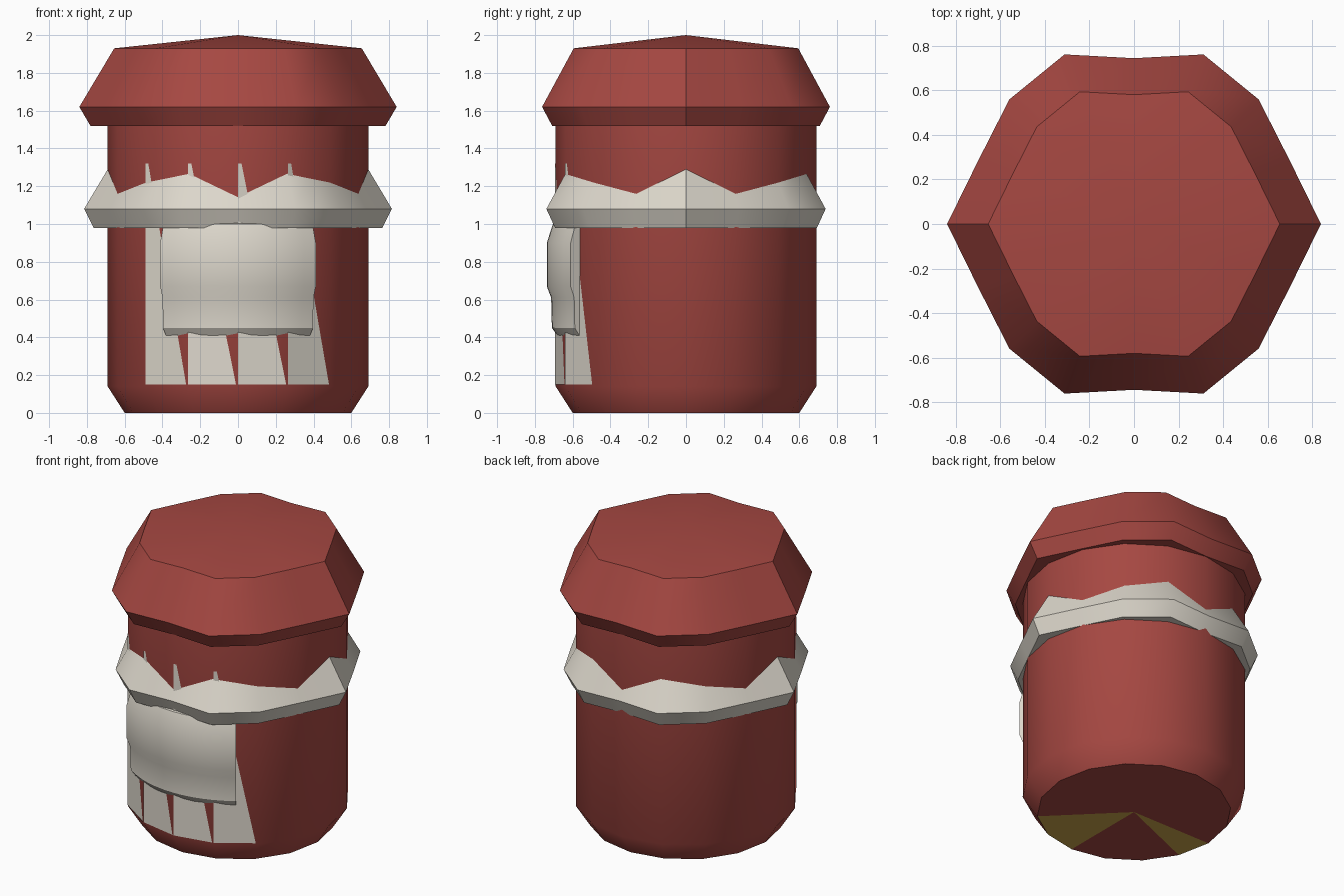
import bpy, math

if "Cube" in bpy.data.objects:
    bpy.data.objects.remove(bpy.data.objects["Cube"])

def material(name, rgb):
    m = bpy.data.materials.new(name)
    m.diffuse_color = (*rgb, 1)
    m.use_nodes = True
    m.node_tree.nodes["Principled BSDF"].inputs["Base Color"].default_value = m.diffuse_color
    return m

RED = material("brick red", (0.38, 0.064, 0.054))
WHITE = material("warm white", (0.72, 0.68, 0.60))
YELLOW = material("mustard yellow", (0.60, 0.38, 0.07))

def make(name, verts, faces, mats, smooth=40):
    me = bpy.data.meshes.new(name)
    me.from_pydata(verts, [], faces)
    me.update()
    ob = bpy.data.objects.new(name, me)
    bpy.context.collection.objects.link(ob)
    for m in mats:
        me.materials.append(m)
    bpy.ops.object.select_all(action='DESELECT')
    bpy.context.view_layer.objects.active = ob
    ob.select_set(True)
    bpy.ops.object.shade_smooth_by_angle(angle=math.radians(smooth))
    return ob

def stack(name, outline, rings, low, high, mat):
    """Skin scaled copies of an outline, closed by a fan at each end."""
    n = len(outline)
    verts = [(x * s, y * s, z) for s, z in rings for x, y in outline]
    faces = []
    for k in range(len(rings) - 1):
        for i in range(n):
            j = (i + 1) % n
            faces.append((k*n + i, k*n + j, k*n + n + j, k*n + n + i))
    b = len(verts)
    verts += [(0, 0, low), (0, 0, high)]
    t = (len(rings) - 1) * n
    for i in range(n):
        j = (i + 1) % n
        faces += [(b, j, i), (b + 1, t + i, t + j)]
    return make(name, verts, faces, mat)

# Body: 16-sided column with a chamfered foot
N = 16
R = 0.69
circle = [(math.cos(2*math.pi*i/N), math.sin(2*math.pi*i/N)) for i in range(N)]
body = stack("body", circle, [(0.60, 0), (R, 0.14), (R, 1.60)], 0, 1.60, [RED, YELLOW])
# Mustard wedges on the underside
for p in body.data.polygons:
    if p.normal.z < -0.95:
        a = math.degrees(math.atan2(p.center.y, p.center.x)) % 360
        if 270 < a < 315 or 180 < a < 202.5:
            p.material_index = 1

# Irregular outline shared by the cap and the band
quarter = [(0.84, 0), (0.70, 0.285), (0.56, 0.56), (0.312, 0.762)]
half = quarter + [(0, 0.745)] + [(-x, y) for x, y in reversed(quarter)]
outline = half + [(x, -y) for x, y in reversed(half[1:-1])]

stack("cap", outline, [(0.93, 1.52), (1, 1.62), (0.78, 1.93)], 1.52, 2.0, [RED])
stack("band", outline, [(0.91, 0.98), (0.97, 1.08), (0.757, 1.38)], 0.98, 1.40, [WHITE])

# Curved front plate with two stacked bulges
profile = [(0.55, 0.38), (0.66, 0.38), (0.71, 0.45), (0.714, 0.61), (0.737, 0.67),
           (0.737, 0.90), (0.705, 1.0), (0.60, 1.03)]
STEPS, SPAN = 12, math.radians(34)
verts, faces = [], []
m = len(profile)
for i in range(STEPS + 1):
    a = -SPAN + 2 * SPAN * i / STEPS
    verts += [(r * math.sin(a), -r * math.cos(a), z) for r, z in profile]
for i in range(STEPS):
    for k in range(m):
        l = (k + 1) % m
        faces.append((i*m + k, i*m + m + k, i*m + m + l, i*m + l))
faces += [tuple(range(m)), tuple(reversed(range(STEPS*m, STEPS*m + m)))]
make("front_plate", verts, faces, [WHITE], 25)

# Tapered strips lying on the four front facets of the body
verts, faces = [], []
for k in range(10, 14):
    (ax, ay), (bx, by) = circle[k], circle[k + 1]
    def at(t, z):
        q = R + 0.004
        return ((ax + (bx - ax) * t) * q, (ay + (by - ay) * t) * q, z)
    c = len(verts)
    verts += [at(0, 0.15), at(0.96, 0.15), at(0.07, 1.32), at(0, 1.32)]
    faces.append((c, c + 1, c + 2, c + 3))
strips = make("front_strips", verts, faces, [WHITE], 10)
